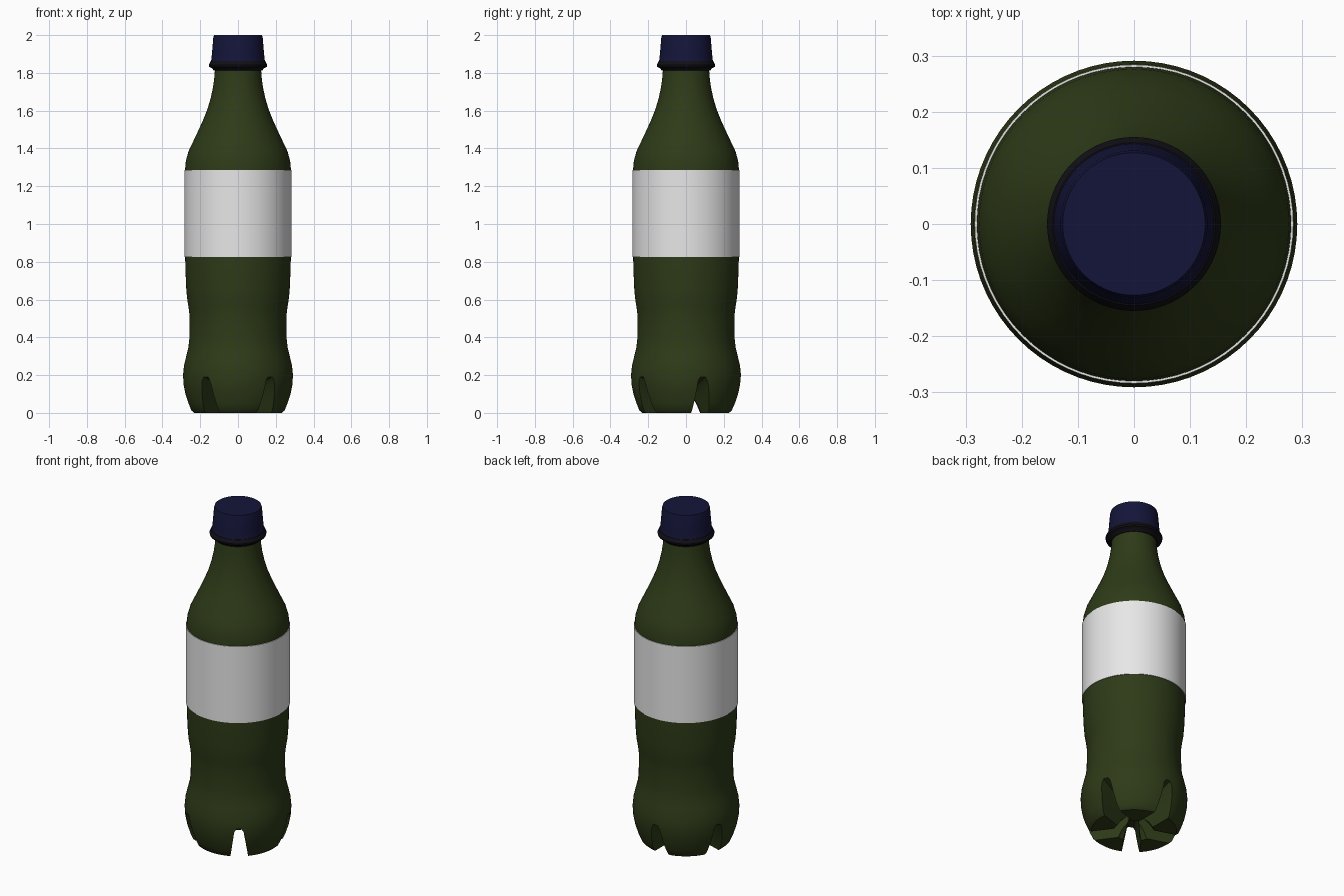
import bpy, bmesh, math
from mathutils import Matrix, Vector

cube = bpy.data.objects.get("Cube")
if cube:
    bpy.data.objects.remove(cube, do_unlink=True)


def material(name, rgb):
    m = bpy.data.materials.new(name)
    m.use_nodes = True
    m.diffuse_color = (*rgb, 1)
    bsdf = m.node_tree.nodes["Principled BSDF"]
    bsdf.inputs["Base Color"].default_value = (*rgb, 1)
    bsdf.inputs["Roughness"].default_value = 0.5
    return m


green = material("dark green plastic", (0.027, 0.043, 0.009))
white = material("white paper", (0.8, 0.8, 0.8))
navy = material("navy plastic", (0.007, 0.0075, 0.042))
black = material("black plastic", (0.005, 0.005, 0.008))


def add_object(name, bm, mat):
    bmesh.ops.recalc_face_normals(bm, faces=bm.faces)
    mesh = bpy.data.meshes.new(name)
    bm.to_mesh(mesh)
    bm.free()
    obj = bpy.data.objects.new(name, mesh)
    bpy.context.collection.objects.link(obj)
    mesh.materials.append(mat)
    return obj


def lathe(name, profile, mat, closed=False):
    """Spin an (r, z) profile about the z axis."""
    bm = bmesh.new()
    verts = [bm.verts.new((r, 0, z)) for r, z in profile]
    pairs = list(zip(verts, verts[1:]))
    if closed:
        pairs.append((verts[-1], verts[0]))
    edges = [bm.edges.new(p) for p in pairs]
    bmesh.ops.spin(bm, geom=verts + edges, cent=(0, 0, 0), axis=(0, 0, 1),
                   angle=math.tau, steps=72, use_merge=False)
    bmesh.ops.remove_doubles(bm, verts=bm.verts, dist=0.0003)
    return add_object(name, bm, mat)


def smooth(obj, degrees=35):
    bpy.ops.object.select_all(action='DESELECT')
    obj.select_set(True)
    bpy.context.view_layer.objects.active = obj
    bpy.ops.object.shade_smooth_by_angle(angle=math.radians(degrees))


# Bottle body with a hollowed underside
body = lathe("bottle_body", [
    (0, 0.085), (0.05, 0.075), (0.085, 0.04), (0.11, 0), (0.232, 0),
    (0.246, 0.012), (0.262, 0.05), (0.278, 0.1), (0.288, 0.15), (0.291, 0.2),
    (0.286, 0.25), (0.274, 0.3), (0.263, 0.345), (0.258, 0.39),
    (0.257, 0.45), (0.257, 0.52), (0.262, 0.56), (0.27, 0.61),
    (0.274, 0.66), (0.278, 0.75), (0.28, 0.83), (0.28, 1.29),
    (0.276, 1.335), (0.262, 1.385), (0.236, 1.44), (0.21, 1.495),
    (0.185, 1.55), (0.163, 1.605), (0.145, 1.665), (0.133, 1.72),
    (0.126, 1.77), (0.122, 1.82), (0, 1.82)], green)


def notch_cutter(angle):
    """Wedge that narrows upward, with a roof that drops toward the axis."""
    bm = bmesh.new()
    rings = []
    for r, top in ((-0.005, 0.1), (0.36, 0.212)):
        section = [(-0.058, -0.05), (0.058, -0.05), (0.026, top - 0.02),
                   (0.014, top), (-0.014, top), (-0.026, top - 0.02)]
        rings.append([bm.verts.new((r, y, z)) for y, z in section])
    a, b = rings
    bm.faces.new(a)
    bm.faces.new(b)
    for i in range(len(a)):
        j = (i + 1) % len(a)
        bm.faces.new((a[i], a[j], b[j], b[i]))
    bmesh.ops.rotate(bm, verts=bm.verts, cent=Vector((0, 0, 0)),
                     matrix=Matrix.Rotation(angle, 3, 'Z'))
    cutter = add_object("notch_cutter", bm, green)
    cutter.hide_render = True
    return cutter


# Five notches divide the base into feet
cutters = [notch_cutter(math.radians(18 + 72 * k)) for k in range(5)]
for c in cutters:
    mod = body.modifiers.new("notch", 'BOOLEAN')
    mod.operation = 'DIFFERENCE'
    mod.solver = 'EXACT'
    mod.object = c
bpy.context.view_layer.update()
graph = bpy.context.evaluated_depsgraph_get()
cut_mesh = bpy.data.meshes.new_from_object(body.evaluated_get(graph))
body.modifiers.clear()
body.data = cut_mesh
for c in cutters:
    bpy.data.objects.remove(c, do_unlink=True)
smooth(body, 30)

# Paper sleeve
smooth(lathe("label", [(0.279, 0.825), (0.284, 0.825), (0.284, 1.285),
                       (0.279, 1.285)], white, closed=True))

# Screw cap and the collar below it
smooth(lathe("cap", [(0, 1.85), (0.145, 1.85), (0.142, 1.865), (0.138, 1.9),
                     (0.131, 1.985), (0.127, 2), (0, 2)], navy))
smooth(lathe("cap_collar", [(0.11, 1.815), (0.128, 1.812), (0.138, 1.825),
                            (0.153, 1.832), (0.155, 1.842), (0.145, 1.862),
                            (0.11, 1.862)], black, closed=True))
